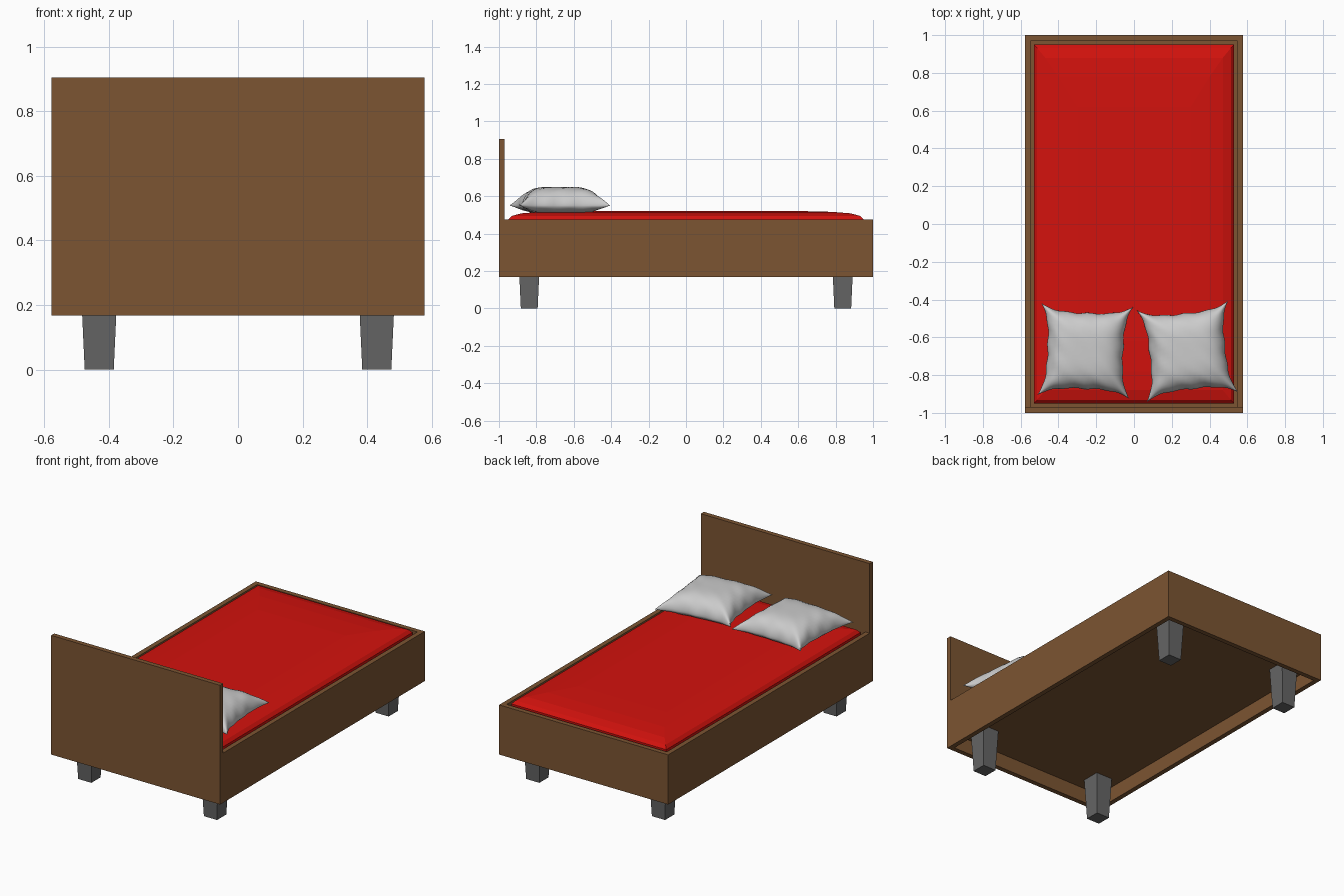
import bpy, bmesh, math
from mathutils import Matrix

if "Cube" in bpy.data.objects:
    bpy.data.objects.remove(bpy.data.objects["Cube"])


def material(name, rgb):
    m = bpy.data.materials.new(name)
    m.diffuse_color = (*rgb, 1)
    m.use_nodes = True
    m.node_tree.nodes["Principled BSDF"].inputs["Base Color"].default_value = m.diffuse_color
    return m


WOOD = material("wood", (0.2, 0.09, 0.032))
RED = material("red_fabric", (0.65, 0.006, 0.004))
DARK = material("dark_grey", (0.13, 0.13, 0.13))


def finish(name, bm, mat=None):
    bmesh.ops.recalc_face_normals(bm, faces=bm.faces)
    me = bpy.data.meshes.new(name)
    bm.to_mesh(me)
    bm.free()
    ob = bpy.data.objects.new(name, me)
    bpy.context.collection.objects.link(ob)
    if mat:
        me.materials.append(mat)
    return ob


def rings(name, levels, mat, cx=0, cy=0):
    """Stack of rectangles (half x, half y, z), capped at both ends."""
    bm = bmesh.new()
    loops = [[bm.verts.new((cx + sx * hx, cy + sy * hy, z))
              for sx, sy in ((-1, -1), (1, -1), (1, 1), (-1, 1))]
             for hx, hy, z in levels]
    for a, b in zip(loops, loops[1:]):
        for i in range(4):
            j = (i + 1) % 4
            bm.faces.new((a[i], a[j], b[j], b[i]))
    bm.faces.new(loops[0])
    bm.faces.new(loops[-1])
    return finish(name, bm, mat)


def box(name, x0, x1, y0, y1, z0, z1, mat):
    hx, hy = (x1 - x0) / 2, (y1 - y0) / 2
    return rings(name, [(hx, hy, z0), (hx, hy, z1)], mat, (x0 + x1) / 2, (y0 + y1) / 2)


W, T, Z0, Z1 = 0.578, 0.03, 0.168, 0.475

# Wooden frame: headboard, footboard, side rails and recessed base panel
box("headboard", -W, W, -1, -1 + T, Z0, 0.905, WOOD)
box("footboard", -W, W, 1 - T, 1, Z0, Z1, WOOD)
for side, s in (("left", -1), ("right", 1)):
    xs = sorted((s * W, s * (W - T)))
    box(side + "_rail", *xs, -1 + T, 1 - T, Z0, Z1, WOOD)
box("base_panel", -W + T, W - T, -1 + T, 1 - T, 0.26, 0.29, WOOD)

# Tapered legs reaching up to the base panel
for sx in (-1, 1):
    for sy in (-1, 1):
        rings("leg", [(0.045, 0.045, 0), (0.057, 0.057, 0.26)], DARK,
              sx * 0.43, sy * 0.838)

# Mattress with softened upper edge
rings("mattress", [(0.53, 0.95, 0.29), (0.53, 0.95, 0.475), (0.513, 0.932, 0.494),
                   (0.47, 0.88, 0.508), (0.40, 0.78, 0.516), (0.30, 0.62, 0.52)], RED)


# Plump square pillows with pinched corners and puckered edges
def pillow(name, x, y, z, angle, half=0.244, n=28):
    bm = bmesh.new()
    for up in (1, -1):
        grid = []
        for i in range(n + 1):
            row = []
            for j in range(n + 1):
                u = math.sin((i / n - 0.5) * math.pi)
                v = math.sin((j / n - 0.5) * math.pi)
                pu = u * (1 - 0.18 * (1 - abs(v) ** 3.5))
                pv = v * (1 - 0.18 * (1 - abs(u) ** 3.5))
                # small puckers fading towards the middle
                pu += 0.015 * u ** 5 * math.sin(13 * v) * (1 - v * v)
                pv += 0.015 * v ** 5 * math.sin(13 * u + 1) * (1 - u * u)
                puff = max(0, (1 - u ** 4) * (1 - v ** 4)) ** 0.55
                edge = max(u * u, v * v)
                puff *= 1 + 0.05 * math.sin(11 * (u + v)) * edge
                h = (0.1 if up > 0 else -0.045) * puff
                row.append(bm.verts.new((half * pu, half * pv, h)))
            grid.append(row)
        for i in range(n):
            for j in range(n):
                bm.faces.new((grid[i][j], grid[i + 1][j],
                              grid[i + 1][j + 1], grid[i][j + 1]))
    bmesh.ops.remove_doubles(bm, verts=bm.verts, dist=0.0002)
    for f in bm.faces:
        f.smooth = True
    ob = finish(name, bm)
    ob.matrix_world = (Matrix.Translation((x, y, z))
                       @ Matrix.Rotation(math.radians(angle), 4, 'Z'))


pillow("left_pillow", -0.258, -0.672, 0.55, -2.4)
pillow("right_pillow", 0.283, -0.674, 0.55, 6.2)
